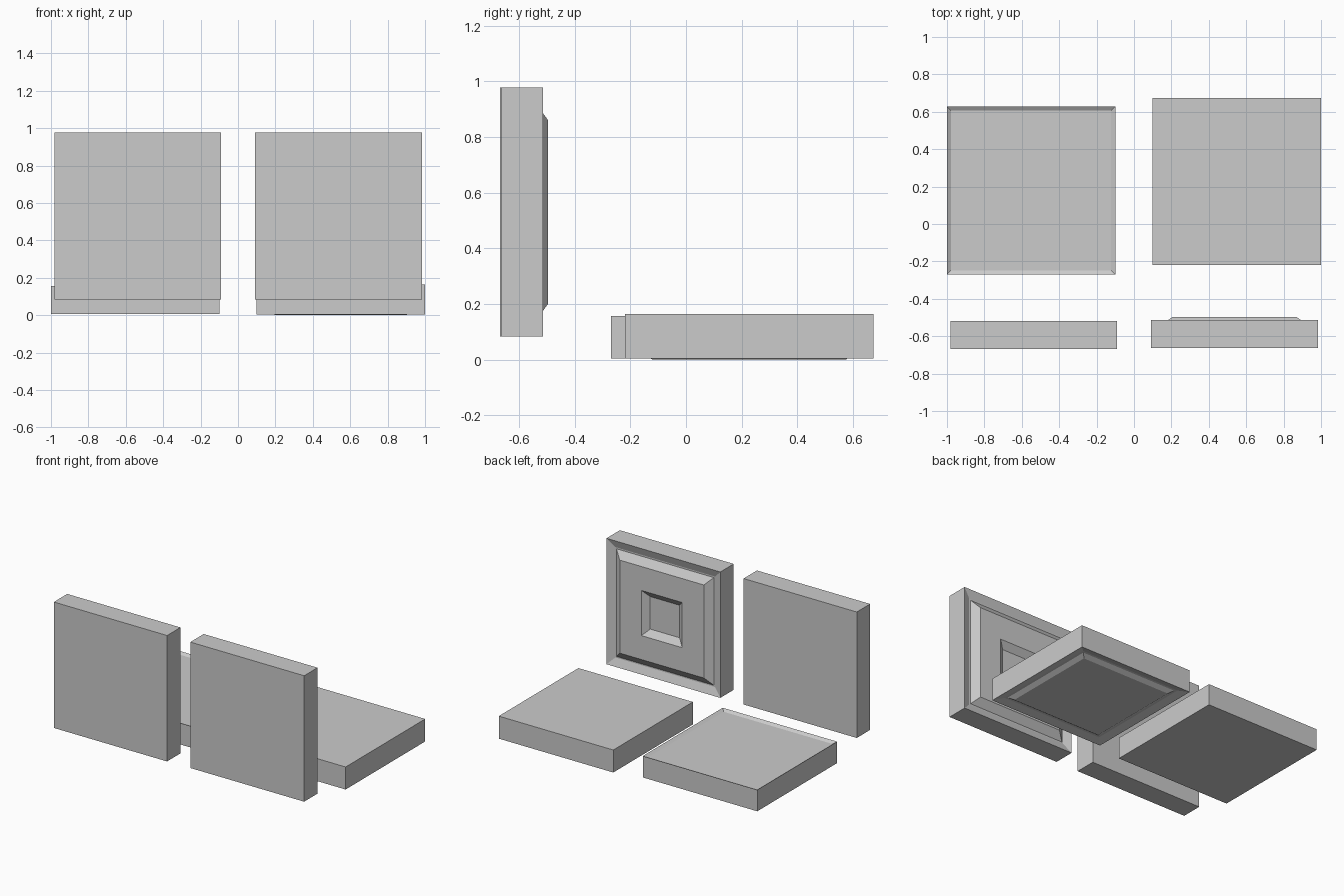
import bpy, bmesh
from mathutils import Vector

if "Cube" in bpy.data.objects:
    bpy.data.objects.remove(bpy.data.objects["Cube"])


def slab(name, lo, hi, side=None, steps=()):
    """Box from lo to hi; steps of (inset, depth) are carved in turn into one side."""
    lo, hi = Vector(lo), Vector(hi)
    bm = bmesh.new()
    bmesh.ops.create_cube(bm, size=1)
    for v in bm.verts:
        v.co = Vector([(lo[i] + hi[i]) / 2 + v.co[i] * (hi[i] - lo[i]) for i in range(3)])
    bm.normal_update()
    if side:
        face = max(bm.faces, key=lambda f: f.normal.dot(Vector(side)))
        for inset, depth in steps:
            bmesh.ops.inset_individual(bm, faces=[face], thickness=inset,
                                       depth=depth, use_even_offset=True)
            bm.normal_update()
    mesh = bpy.data.meshes.new(name)
    bm.to_mesh(mesh)
    bm.free()
    obj = bpy.data.objects.new(name, mesh)
    bpy.context.collection.objects.link(obj)
    return obj


# plain upright slab
slab("plain_wall_panel", (-0.98, -0.668, 0.083), (-0.09, -0.518, 0.978))

# upright slab: sunken border, raised field, sunken centre on its rear face
slab("moulded_wall_panel", (0.09, -0.664, 0.083), (0.985, -0.514, 0.978), (0, 1, 0),
     [(0.055, -0.02), (0.01, 0.0), (0.052, 0.038), (0.17, 0.0), (0.045, -0.035)])

# flat slab with a shallow tray in its top
slab("tray_floor_panel", (-1.0, -0.27, 0.005), (-0.1, 0.628, 0.157), (0, 0, 1),
     [(0.022, -0.014)])

# flat slab with a grooved border underneath
slab("grooved_floor_panel", (0.1, -0.22, 0.004), (1.0, 0.674, 0.164), (0, 0, -1),
     [(0.055, -0.015), (0.015, 0.0), (0.03, 0.019)])
